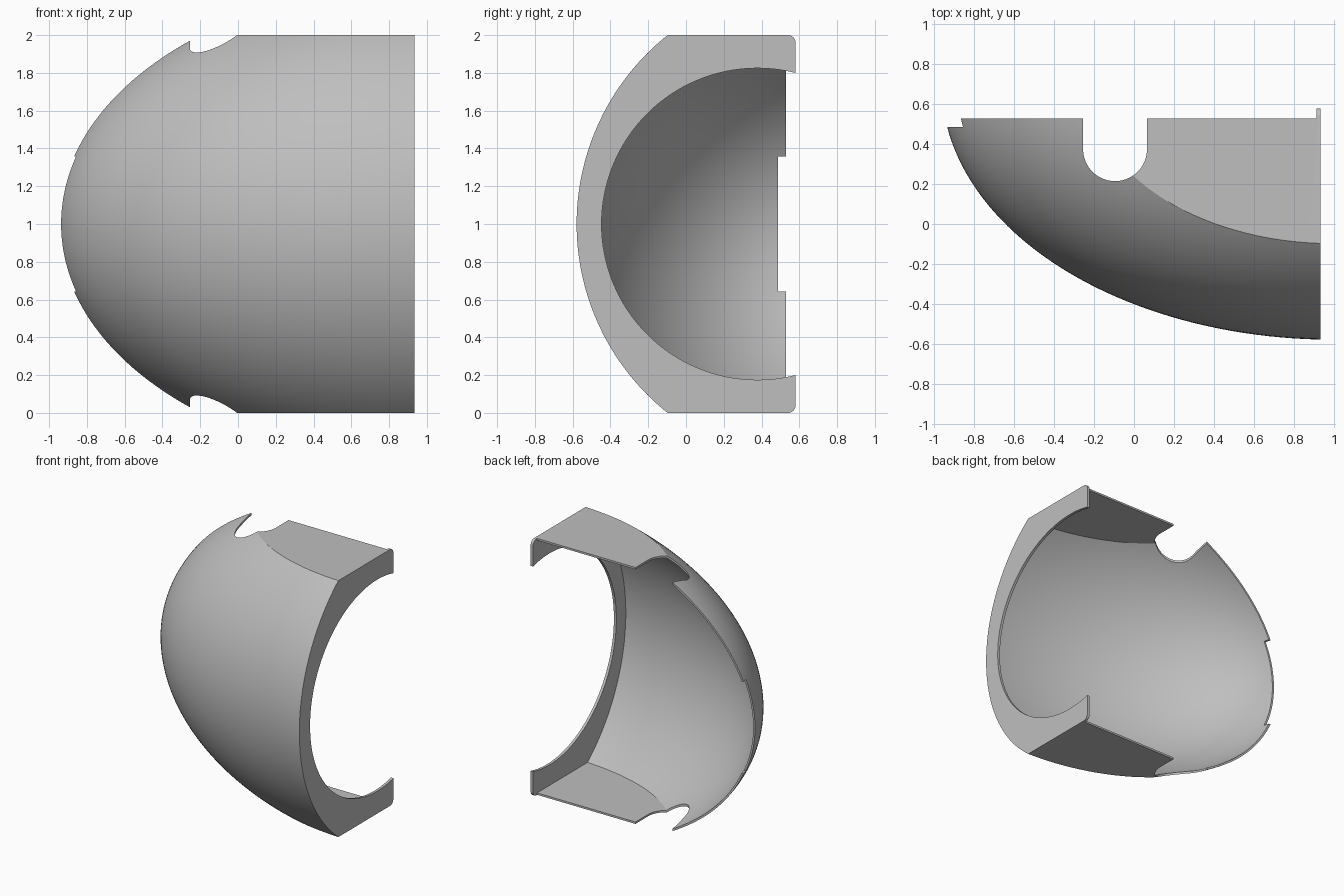
import bpy
import math

if "Cube" in bpy.data.objects:
    bpy.data.objects.remove(bpy.data.objects["Cube"], do_unlink=True)

WALL = 0.015          # shell thickness
END_X = 0.935         # outer face of the end wall
WALL_X = 0.914        # inner face of the end wall
RIM_Y = 0.53          # back rim of the shell
FLANGE_Y = 0.58       # back edge of the end wall

grey = bpy.data.materials.new("plain grey")
grey.use_nodes = True
colour = (0.52, 0.52, 0.52, 1)
grey.diffuse_color = colour
grey.node_tree.nodes["Principled BSDF"].inputs["Base Color"].default_value = colour


def box(name, low, high):
    bpy.ops.mesh.primitive_cube_add(size=1, location=[(a + b) / 2 for a, b in zip(low, high)])
    ob = bpy.context.object
    ob.name = name
    ob.scale = [b - a for a, b in zip(low, high)]
    bpy.ops.object.transform_apply(location=True, rotation=True, scale=True)
    return ob


def ellipsoid(name, shrink):
    bpy.ops.mesh.primitive_uv_sphere_add(segments=144, ring_count=96, radius=1,
                                         rotation=(0, math.pi / 2, 0))
    ob = bpy.context.object
    ob.name = name
    bpy.ops.object.transform_apply(location=False, rotation=True, scale=False)
    ob.scale = (1.964 - shrink, 1.28 - shrink, 1.28 - shrink)
    ob.location = (1.0, 0.70, 1.0)
    bpy.ops.object.transform_apply(location=True, rotation=True, scale=True)
    return ob


def cylinder(name, radius, depth, location, rotation=(0, 0, 0)):
    bpy.ops.mesh.primitive_cylinder_add(vertices=128, radius=radius, depth=depth,
                                        location=location, rotation=rotation)
    ob = bpy.context.object
    ob.name = name
    bpy.ops.object.transform_apply(location=True, rotation=True, scale=True)
    return ob


def apply_modifier(ob, mod):
    bpy.context.view_layer.objects.active = ob
    bpy.ops.object.modifier_apply(modifier=mod.name)


def combine(ob, tool, operation):
    mod = ob.modifiers.new("cut", "BOOLEAN")
    mod.solver = "EXACT"
    mod.operation = operation
    mod.object = tool
    apply_modifier(ob, mod)
    bpy.data.objects.remove(tool, do_unlink=True)


# Outer body: half dome trimmed by a block with rounded back corners
block = box("block", (-2, -2, 0), (END_X, FLANGE_Y, 2))
bevel = block.modifiers.new("round", "BEVEL")
bevel.width, bevel.segments = 0.04, 8
bevel.limit_method = "WEIGHT"
weights = block.data.attributes.new("bevel_weight_edge", "FLOAT", "EDGE")
for edge in block.data.edges:
    ends = [block.data.vertices[i].co for i in edge.vertices]
    if all(abs(p.y - FLANGE_Y) < 0.001 for p in ends) and abs(ends[0].x - ends[1].x) > 1:
        weights.data[edge.index].value = 1.0
apply_modifier(block, bevel)
shell = ellipsoid("dome_shell", 0)
combine(shell, block, "INTERSECT")

# Hollow inside, leaving the curved wall, flat top, flat bottom and end wall
cavity = ellipsoid("cavity", WALL)
combine(cavity, box("cavity_block", (-2, -2, WALL), (WALL_X, 1.5, 2 - WALL)), "INTERSECT")
combine(shell, cavity, "DIFFERENCE")

# Back rim, with the end wall standing proud as a flange
combine(shell, box("rim_cut", (-2, RIM_Y, -1), (WALL_X, 2, 3)), "DIFFERENCE")

# Round opening in the end wall
combine(shell, cylinder("opening", 0.825, 0.2, (0.95, 0.378, 1), (0, math.pi / 2, 0)), "DIFFERENCE")

# U-shaped slot through the top and bottom
combine(shell, cylinder("slot_end", 0.16, 4, (-0.095, 0.375, 1)), "DIFFERENCE")
combine(shell, box("slot_sides", (-0.255, 0.375, -1), (0.065, 1, 3)), "DIFFERENCE")

# Shallow notch at the nose
combine(shell, box("nose_notch", (-2, 0.487, 0.643), (-0.5, 1, 1.357)), "DIFFERENCE")

shell.data.materials.clear()
shell.data.materials.append(grey)
for poly in shell.data.polygons:
    poly.material_index = 0
bpy.ops.object.select_all(action="DESELECT")
shell.select_set(True)
bpy.context.view_layer.objects.active = shell
bpy.ops.object.shade_smooth_by_angle(angle=math.radians(18))
